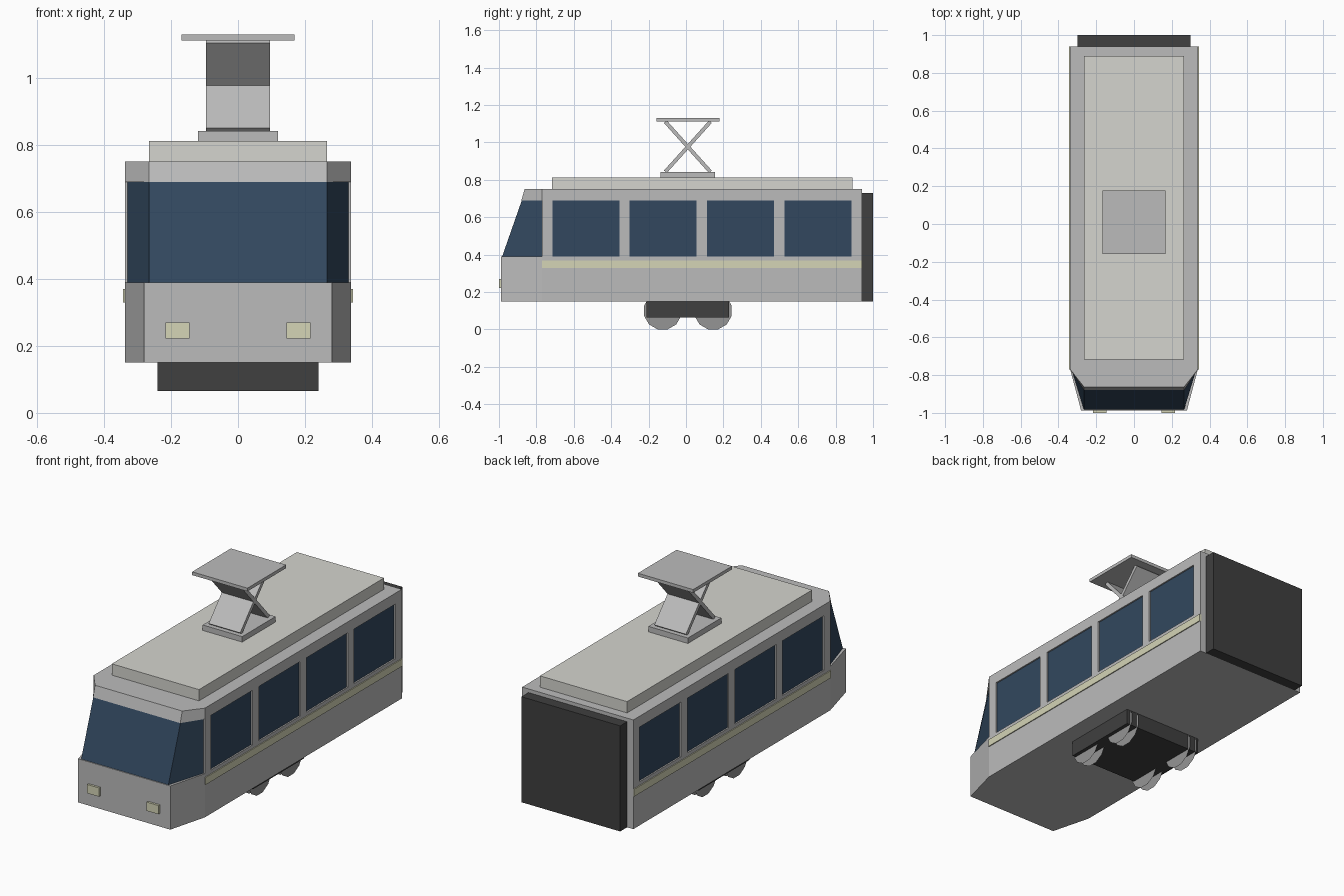
import bpy
import bmesh
import math
from mathutils import Matrix

cube = bpy.data.objects.get("Cube")
if cube:
    bpy.data.objects.remove(cube, do_unlink=True)


def material(name, r, g, b):
    mat = bpy.data.materials.new(name)
    mat.use_nodes = True
    mat.diffuse_color = (r, g, b, 1)
    mat.node_tree.nodes["Principled BSDF"].inputs["Base Color"].default_value = (r, g, b, 1)
    return mat


GREY = material("body grey", 0.5, 0.5, 0.5)
ROOF = material("pale roof", 0.66, 0.66, 0.62)
GLASS = material("blue glass", 0.032, 0.064, 0.112)
DARK = material("charcoal", 0.05, 0.05, 0.05)
CREAM = material("cream trim", 0.66, 0.66, 0.47)
STEEL = material("wheel steel", 0.3, 0.3, 0.3)


def finish(name, bm, mat):
    bmesh.ops.recalc_face_normals(bm, faces=bm.faces)
    mesh = bpy.data.meshes.new(name)
    bm.to_mesh(mesh)
    bm.free()
    mesh.materials.append(mat)
    obj = bpy.data.objects.new(name, mesh)
    bpy.context.collection.objects.link(obj)
    return obj


def box(name, x, y, z, mat):
    """Box from (min, max) pairs on each axis."""
    bm = bmesh.new()
    size = [b - a for a, b in (x, y, z)]
    mid = [(a + b) / 2 for a, b in (x, y, z)]
    bmesh.ops.create_cube(bm, size=1, matrix=Matrix.Translation(mid) @ Matrix.Diagonal((*size, 1)))
    return finish(name, bm, mat)


def outline(nose_x, nose_y, side_x, back_y):
    """Plan outline with a tapered nose."""
    half = [(nose_x, nose_y), (side_x, SHOULDER), (side_x, back_y)]
    return half + [(-x, y) for x, y in reversed(half)]


def loft(name, low, z0, high, z1, mat):
    bm = bmesh.new()
    a = [bm.verts.new((x, y, z0)) for x, y in low]
    b = [bm.verts.new((x, y, z1)) for x, y in high]
    bm.faces.new(a)
    bm.faces.new(b)
    for i in range(len(a)):
        j = (i + 1) % len(a)
        bm.faces.new((a[i], a[j], b[j], b[i]))
    return finish(name, bm, mat)


SHOULDER, BACK, SIDE = -0.77, 0.94, 0.338
FLOOR, SILL, HEAD, TOP = 0.15, 0.39, 0.69, 0.75
MID = 0.01

# Body shell: lower hull, glass core with raked windscreen, roof cap
hull = outline(0.28, -0.988, SIDE, BACK)
loft("lower_body", hull, FLOOR, hull, SILL, GREY)
loft("glazing", outline(0.265, -0.983, 0.33, 0.937), SILL,
     outline(0.265, -0.878, 0.33, 0.937), HEAD, GLASS)
loft("roof_cap", outline(0.265, -0.88, SIDE, BACK), HEAD,
     outline(0.265, -0.863, SIDE, BACK), TOP, GREY)

# Window posts
for i in range(5):
    y = SHOULDER + i * 0.4137
    box(f"window_post_{i + 1}", (-SIDE, SIDE), (y, y + 0.055), (SILL, HEAD), GREY)

# Roof box and rear gangway
box("roof_box", (-0.265, 0.265), (-0.717, 0.89), (TOP, 0.812), ROOF)
box("rear_gangway", (-0.3, 0.3), (BACK, 1.0), (FLOOR, 0.73), DARK)

# Side stripes and headlights
for side, s in (("left", 1), ("right", -1)):
    box(f"{side}_stripe", sorted((s * 0.33, s * 0.343)), (SHOULDER, BACK), (0.33, 0.37), CREAM)
    box(f"{side}_headlight", sorted((s * 0.145, s * 0.217)), (-1.0, -0.98), (0.222, 0.27), CREAM)

# Current collector: base, crossed panels, contact plate
box("collector_base", (-0.12, 0.12), (MID - 0.145, MID + 0.145), (0.812, 0.842), GREY)
for name, s in (("rising", 1), ("falling", -1)):
    panel = box(f"collector_{name}_panel", (-0.096, 0.096), (-0.18, 0.18), (-0.01, 0.01), GREY)
    panel.location = (0, MID, 0.977)
    panel.rotation_euler.x = s * math.radians(48)
box("collector_plate", (-0.168, 0.168), (MID - 0.168, MID + 0.168), (1.112, 1.13), GREY)

# Bogie with paired thin wheel discs
box("bogie_frame", (-0.24, 0.24), (MID - 0.22, MID + 0.22), (0.065, FLOOR), DARK)
for side, s in (("left", 1), ("right", -1)):
    for end, y in (("front", MID - 0.135), ("rear", MID + 0.135)):
        bm = bmesh.new()
        for x in (0.175, 0.22):
            turn = Matrix.Rotation(math.pi / 2, 4, "Y") @ Matrix.Rotation(math.pi / 12, 4, "Z")
            bmesh.ops.create_circle(bm, cap_ends=True, segments=12, radius=0.103,
                                    matrix=Matrix.Translation((s * x, y, 0.1)) @ turn)
        finish(f"{side}_{end}_wheel", bm, STEEL)
